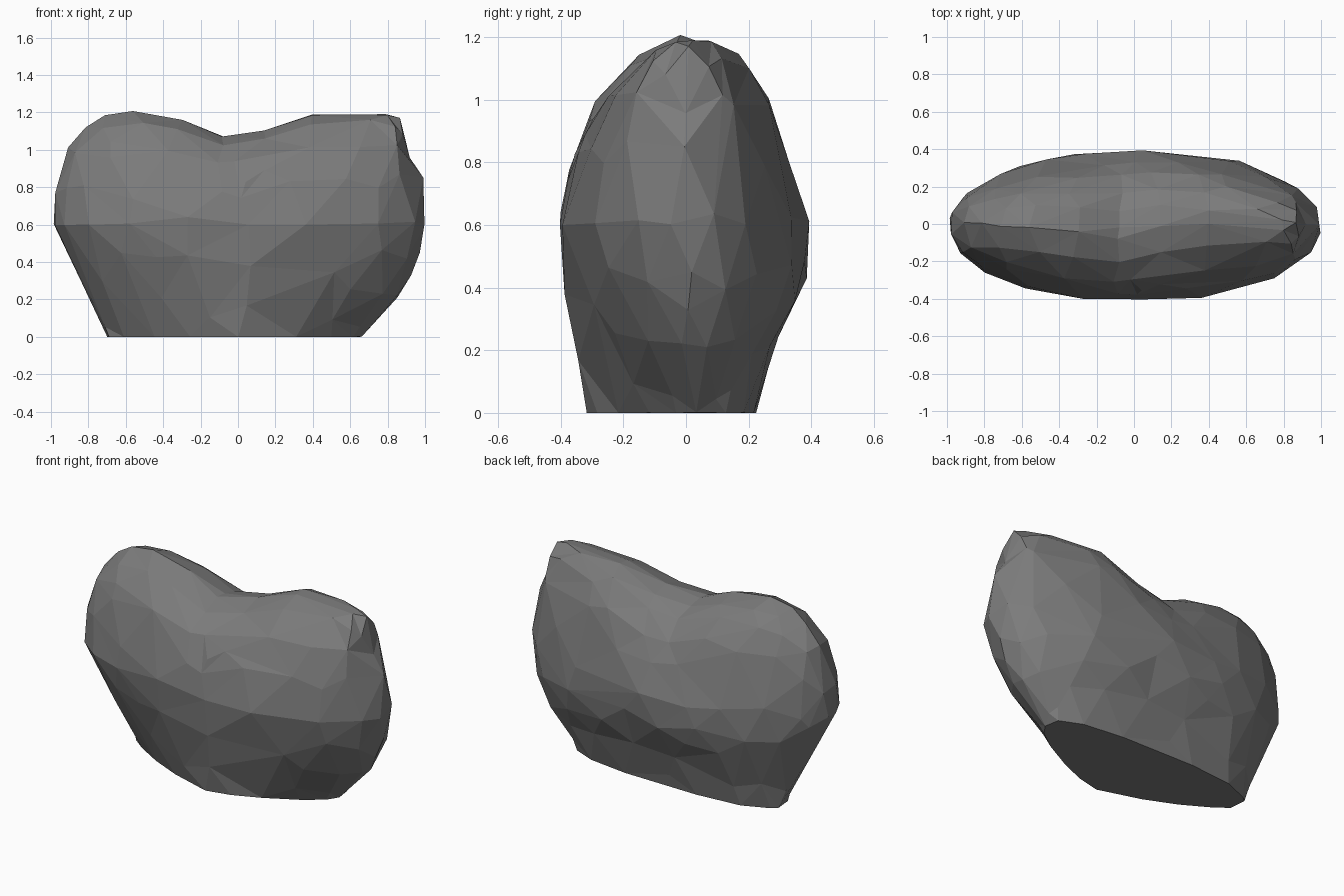
import bpy, bmesh, math, random
from mathutils import Vector

cube = bpy.data.objects.get("Cube")
if cube:
    bpy.data.objects.remove(cube)
random.seed(4)

# Stone material
stone = bpy.data.materials.new("stone grey")
stone.use_nodes = True
GREY = (0.2, 0.2, 0.2, 1)
stone.diffuse_color = GREY
stone.node_tree.nodes["Principled BSDF"].inputs["Base Color"].default_value = GREY

# Front outline: two-humped top from right to left, then the underside
MID = 0.6
TOP = [(-1, .63), (-.97, .82), (-.89, 1.06), (-.72, 1.18), (-.57, 1.205), (-.3, 1.16),
       (-.08, 1.07), (.15, 1.1), (.38, 1.19), (.77, 1.2), (.87, 1.17), (.91, .97),
       (.985, .86), (1, .54)]
UNDER = [(.9, .26), (.65, 0), (.55, -.3), (-.6, -.3), (-.7, 0), (-.84, .3)]
OUTLINE = TOP + UNDER
# Half-width of each end by height, below the middle
END_RIGHT = [(0, .65), (.26, .9), (.54, 1)]
END_LEFT = [(0, .7), (.3, .84), (.63, 1)]
# Depth of the front and back by height
FRONT = [(0, .32), (.31, .37), (.4, .39), (.6, .405), (.8, .37), (.96, .31),
         (1.03, .275), (1.15, .15), (1.2, .02)]
BACK = [(0, .22), (.2, .265), (.28, .31), (.4, .37), (.55, .4), (.77, .35),
        (.98, .29), (1.13, .19), (1.18, .11), (1.2, .03)]
# Sideways drift of the crest along x
CREST = [(-1, 0), (-.6, -.01), (-.05, -.05), (.4, .04), (.8, -.01), (1, 0)]


def lookup(table, t):
    """Straight-line interpolation, held at both ends."""
    if t <= table[0][0]:
        return table[0][1]
    for (a, va), (b, vb) in zip(table, table[1:]):
        if t <= b:
            return va + (vb - va) * (t - a) / (b - a)
    return table[-1][1]


def reach(dx, dz):
    """Distance from the centre to the outline in direction (dx, dz)."""
    for (ax, az), (bx, bz) in zip(OUTLINE, OUTLINE[1:] + OUTLINE[:1]):
        az, bz = az - MID, bz - MID
        ex, ez = bx - ax, bz - az
        det = dx * ez - dz * ex
        if abs(det) < 1e-9:
            continue
        dist = (ax * ez - az * ex) / det
        along = (ax * dz - az * dx) / det
        if dist > 0 and -1e-6 <= along <= 1 + 1e-6:
            return dist
    return MID


def shape(d):
    """Map a unit direction onto the flattened rock."""
    s = max(math.hypot(d.x, d.z), 1e-6)
    r = reach(d.x / s, d.z / s)
    x, z = d.x * r, d.z * r + MID
    low = min(1, max(0, (MID - z) / MID))
    # Height relative to the local top, so depth closes at the crest
    rise = max(0, z - MID) / max(0.02, lookup(TOP, x) - MID)
    level = MID + MID * min(1, rise) if z > MID else z
    end = lookup(END_RIGHT if x > 0 else END_LEFT, z)
    # Full oval plan at the waist, narrowing to a lens at the ground
    power = (2.4 if d.y < 0 else 2.0) - 1.0 * low ** 2
    plan = math.sqrt(max(0, 1 - min(1, abs(x) / end) ** power))
    depth = lookup(FRONT, level) * -1 if d.y < 0 else lookup(BACK, level)
    y = depth * plan + 0.08 * low * min(1, abs(x) / 0.5)
    y += lookup(CREST, x) * min(1, rise) ** 2
    return Vector((x, y, z))


# Rock body: finely shaped stone, cut flat at the ground
bm = bmesh.new()
bmesh.ops.create_icosphere(bm, subdivisions=4, radius=1)
for v in bm.verts:
    v.co = shape(v.co.normalized())
    v.co.y *= random.uniform(0.98, 1.02)
cut = bmesh.ops.bisect_plane(bm, geom=bm.verts[:] + bm.edges[:] + bm.faces[:],
                             plane_co=(0, 0, 0), plane_no=(0, 0, 1), clear_inner=True)
rim = [e for e in cut["geom_cut"] if isinstance(e, bmesh.types.BMEdge)]
bmesh.ops.holes_fill(bm, edges=rim)
bmesh.ops.triangulate(bm, faces=bm.faces[:])
bmesh.ops.recalc_face_normals(bm, faces=bm.faces[:])

mesh = bpy.data.meshes.new("rock")
bm.to_mesh(mesh)
bm.free()
mesh.materials.append(stone)
rock = bpy.data.objects.new("rock", mesh)
bpy.context.collection.objects.link(rock)

# Chip the surface into large irregular facets
chips = rock.modifiers.new("facets", "DECIMATE")
chips.ratio = 0.26
